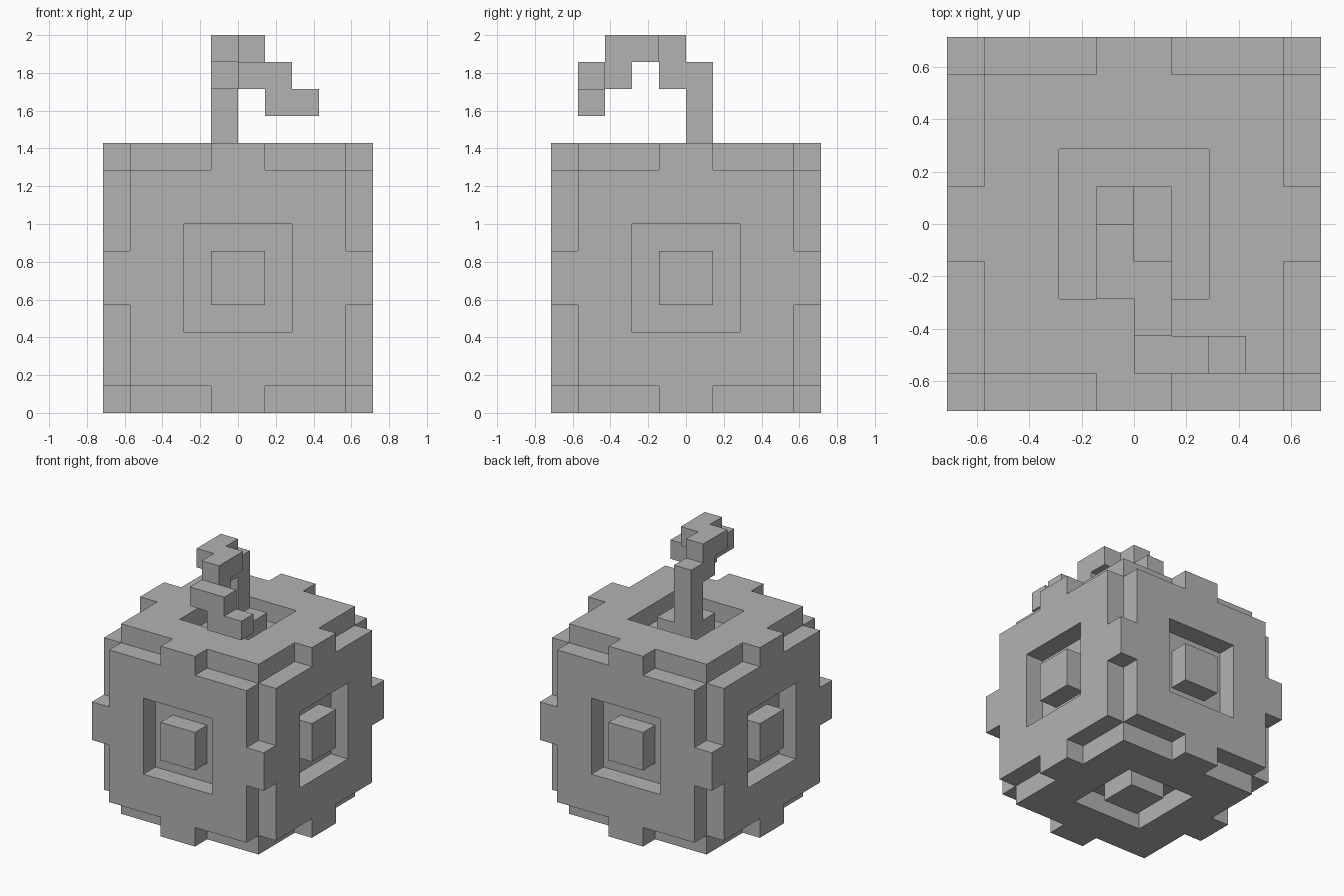
import bpy
import bmesh
from itertools import product

U = 1 / 7          # size of one block
BASE = 5           # blocks from the ground to the centre of the body

if "Cube" in bpy.data.objects:
    bpy.data.objects.remove(bpy.data.objects["Cube"], do_unlink=True)

grey = bpy.data.materials.new("plain grey")
grey.use_nodes = True
grey.diffuse_color = (0.45, 0.45, 0.45, 1)
grey.node_tree.nodes["Principled BSDF"].inputs["Base Color"].default_value = (0.45, 0.45, 0.45, 1)


def build_blocks(name, planes, filled):
    """Skin the filled cells between the given planes as one closed mesh."""
    bm = bmesh.new()
    verts = {}

    def vert(idx):
        if idx not in verts:
            x, y, z = (planes[i] * U for i in idx)
            verts[idx] = bm.verts.new((x, y, z + BASE * U))
        return verts[idx]

    count = len(planes) - 1
    mids = [(a + b) / 2 for a, b in zip(planes, planes[1:])]
    solid = {c for c in product(range(count), repeat=3)
             if filled(*(mids[i] for i in c))}
    for cell in solid:
        for axis, side in product(range(3), (0, 1)):
            beside = list(cell)
            beside[axis] += 2 * side - 1
            if tuple(beside) in solid:
                continue
            b, c = (axis + 1) % 3, (axis + 2) % 3
            loop = []
            for db, dc in ((0, 0), (1, 0), (1, 1), (0, 1)):
                corner = list(cell)
                corner[axis] += side
                corner[b] += db
                corner[c] += dc
                loop.append(vert(tuple(corner)))
            bm.faces.new(loop if side else loop[::-1])
    mesh = bpy.data.meshes.new(name)
    bm.to_mesh(mesh)
    bm.free()
    mesh.materials.append(grey)
    obj = bpy.data.objects.new(name, mesh)
    bpy.context.collection.objects.link(obj)
    return obj


# Body: notched edges with a middle tab, and a square groove round a boss on each side
def body_filled(*pos):
    low, mid, high = sorted(abs(p) for p in pos)
    if high < 4:
        return True
    if mid > 4:
        return low < 1
    return mid > 2 or mid < 1


build_blocks("body", [-5, -4, -2, -1, 1, 2, 4, 5], body_filled)

# Fuse: a bent chain of columns, each (x, y, lowest block, top)
FUSE = [(-1, 0, 5, 8), (-1, -1, 7, 9), (-1, -2, 8, 9), (0, -2, 8, 9),
        (0, -3, 7, 9), (0, -4, 7, 8), (1, -4, 6, 8), (2, -4, 6, 7)]


def fuse_filled(x, y, z):
    return any(a < x < a + 1 and b < y < b + 1 and low < z < top
               for a, b, low, top in FUSE)


build_blocks("fuse", list(range(-5, 10)), fuse_filled)
